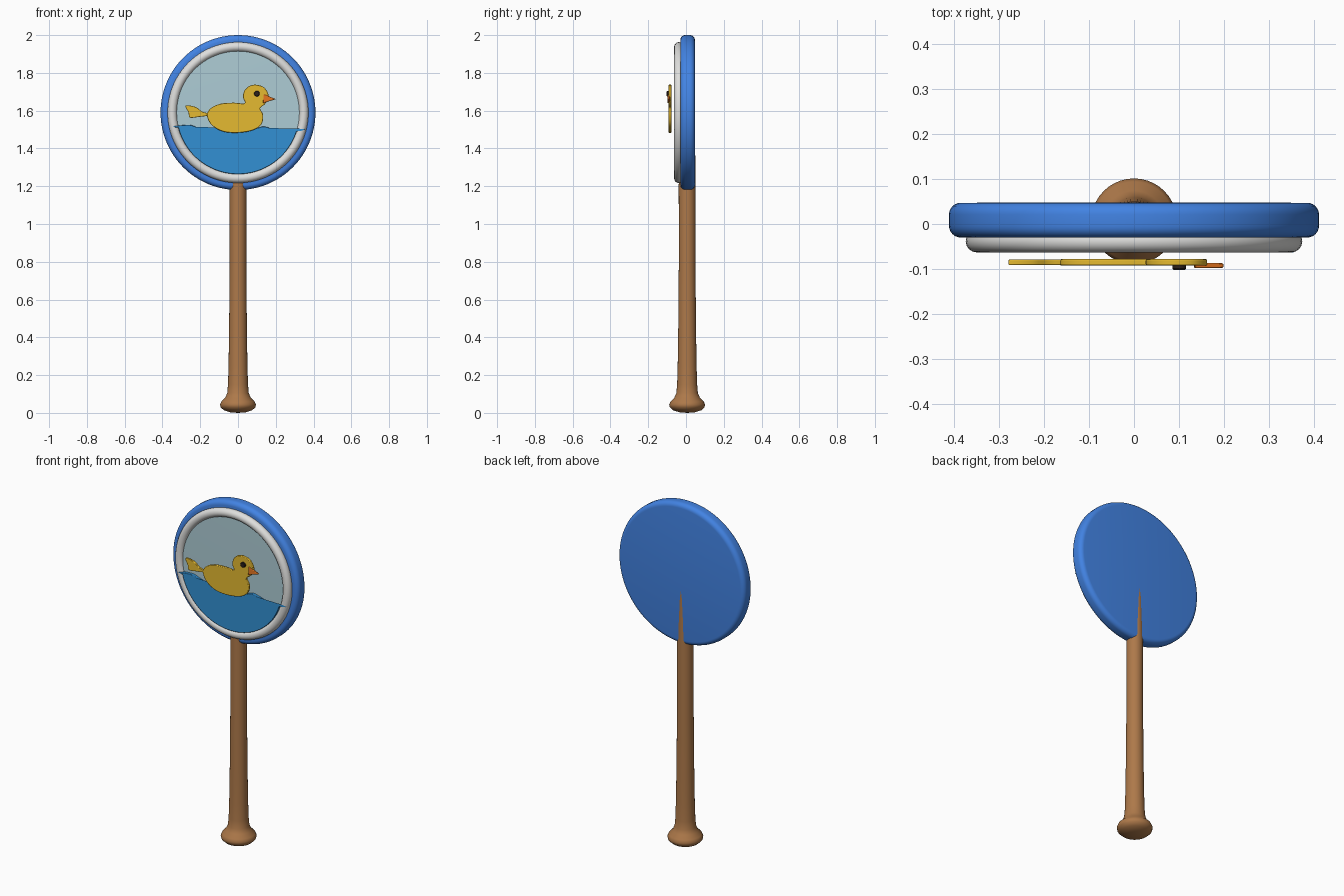
import bpy, bmesh
from math import sin, cos, pi, radians
from mathutils import Matrix, Vector

if "Cube" in bpy.data.objects:
    bpy.data.objects.remove(bpy.data.objects["Cube"])

DISC_Z = 1.59      # height of the round head's centre
AXIS_Y = 0.006     # depth of the handle's axis


def material(name, r, g, b):
    linear = [(c / 255) ** 2.2 for c in (r, g, b)] + [1]
    m = bpy.data.materials.new(name)
    m.use_nodes = True
    m.diffuse_color = linear
    node = next(n for n in m.node_tree.nodes if n.type == 'BSDF_PRINCIPLED')
    node.inputs["Base Color"].default_value = linear
    return m


wood = material("warm wood", 172, 120, 75)
blue = material("rim blue", 68, 130, 226)
white = material("soft white", 222, 222, 220)
sky = material("pale sky", 172, 203, 212)
sea = material("water blue", 54, 143, 210)
yellow = material("duck yellow", 228, 184, 52)
orange = material("beak orange", 235, 120, 38)
dark = material("eye dark", 48, 38, 34)


def finish(bm, name, mat, angle=40):
    bmesh.ops.remove_doubles(bm, verts=bm.verts, dist=1e-5)
    bmesh.ops.recalc_face_normals(bm, faces=bm.faces)
    mesh = bpy.data.meshes.new(name)
    bm.to_mesh(mesh)
    bm.free()
    mesh.materials.append(mat)
    ob = bpy.data.objects.new(name, mesh)
    bpy.context.collection.objects.link(ob)
    bpy.ops.object.select_all(action='DESELECT')
    ob.select_set(True)
    bpy.context.view_layer.objects.active = ob
    bpy.ops.object.shade_smooth_by_angle(angle=radians(angle))
    return ob


def lathe(name, profile, mat, place, steps=64, closed=False):
    """Spin (radius, height) points around z, then place the result."""
    bm = bmesh.new()
    verts = [bm.verts.new((r, 0, h)) for r, h in profile]
    pairs = list(zip(verts, verts[1:]))
    if closed:
        pairs.append((verts[-1], verts[0]))
    edges = [bm.edges.new(p) for p in pairs]
    bmesh.ops.spin(bm, geom=verts + edges, cent=(0, 0, 0), axis=(0, 0, 1),
                   angle=2 * pi, steps=steps, use_merge=True)
    bmesh.ops.transform(bm, matrix=place, verts=bm.verts)
    return finish(bm, name, mat)


def smooth_loop(points, steps=5):
    """Closed rounded outline through the given points."""
    out, n = [], len(points)
    pts = [Vector(p) for p in points]
    for i in range(n):
        a, b, c, d = (pts[(i + k - 1) % n] for k in range(4))
        for s in range(steps):
            t = s / steps
            out.append(b + (c - a) * t / 2 + (a * 2 - b * 5 + c * 4 - d) * t * t / 2
                       + (b * 3 - a - c * 3 + d) * t ** 3 / 2)
    return out


def plate(name, outline, front, back, mat, bevel=0.003):
    """Flat cut-out facing the front, with softened edges."""
    bm = bmesh.new()
    face = bm.faces.new([bm.verts.new((x, front, z)) for x, z in outline])
    grown = bmesh.ops.extrude_face_region(bm, geom=[face], use_keep_orig=True)
    moved = [v for v in grown["geom"] if isinstance(v, bmesh.types.BMVert)]
    bmesh.ops.translate(bm, vec=(0, back - front, 0), verts=moved)
    ob = finish(bm, name, mat)
    if bevel:
        mod = ob.modifiers.new("soft edge", 'BEVEL')
        mod.width = bevel
        mod.segments = 2
        mod.limit_method = 'ANGLE'
        mod.angle_limit = radians(50)
    return ob


def arc(r, h, radius, start, end, steps):
    angles = [start + (end - start) * i / steps for i in range(steps + 1)]
    return [(r + radius * cos(a), h + radius * sin(a)) for a in angles]


# Lathe axis turned so that profile height runs along -y (towards the front)
head = Matrix.Translation((0, 0, DISC_Z)) @ Matrix.Rotation(pi / 2, 4, 'X')

# Handle with flared knob, running up into the back of the disc
lathe("handle", [(0, 0), (0.04, 0.003), (0.075, 0.014), (0.092, 0.03), (0.095, 0.044),
                 (0.088, 0.06), (0.068, 0.08), (0.057, 0.105), (0.053, 0.15),
                 (0.05, 0.25), (0.047, 0.45), (0.044, 0.8), (0.0445, 1.2),
                 (0.041, 1.57), (0, 1.58)],
      wood, Matrix.Translation((0, AXIS_Y, 0)), 40)

# Round cushion-edged disc
edge = 0.026
lathe("disc", [(0, -0.048)] + arc(0.41 - edge, -0.047 + edge, edge, -pi / 2, 0, 6)
      + arc(0.41 - edge, 0.03 - edge, edge, 0, pi / 2, 6) + [(0, 0.03)], blue, head, 96)

# White ring around the picture
lathe("ring", arc(0.348, 0.038, 0.025, 0, 2 * pi, 16)[:-1], white, head, 96, closed=True)

# Sky panel
lathe("sky_panel", [(0, 0.02), (0.34, 0.02), (0.34, 0.046), (0, 0.05)], sky, head)

# Water with a wavy top, rounded below to fit the ring
waves = [(-0.315, 1.51), (-0.26, 1.525), (-0.2, 1.507), (-0.1, 1.484), (0.0, 1.478),
         (0.08, 1.497), (0.13, 1.516), (0.18, 1.505), (0.24, 1.488), (0.317, 1.503)]
wave_top = [p for p in smooth_loop(waves)][:5 * (len(waves) - 1) + 1]
bowl = [(0.326 * cos(a), DISC_Z + 0.326 * sin(a))
        for a in (-0.3 - (pi - 0.6) * i / 40 for i in range(41))]
plate("water", wave_top + bowl, -0.063, -0.03, sea)

# Duck: body and head in one outline, with the tail beside it
body = [(-0.164, 1.575), (-0.145, 1.612), (-0.09, 1.637), (-0.02, 1.642), (0.025, 1.638),
        (0.037, 1.645), (0.026, 1.675), (0.04, 1.715), (0.08, 1.737), (0.13, 1.728),
        (0.158, 1.695), (0.16, 1.66), (0.14, 1.632), (0.117, 1.612), (0.133, 1.577),
        (0.125, 1.53), (0.08, 1.497), (0.0, 1.483), (-0.08, 1.49), (-0.14, 1.525)]
plate("duck_body", smooth_loop(body), -0.092, -0.078, yellow)
tail = [(-0.278, 1.627), (-0.225, 1.62), (-0.19, 1.595), (-0.15, 1.583), (-0.165, 1.573),
        (-0.215, 1.566), (-0.256, 1.563), (-0.262, 1.59)]
plate("duck_tail", smooth_loop(tail, 3), -0.091, -0.079, yellow)

# Beak and eye
plate("beak", [(0.135, 1.688), (0.2, 1.661), (0.133, 1.64)], -0.098, -0.086, orange)
lathe("eye", [(0, 0.085), (0.015, 0.085), (0.015, 0.099), (0.012, 0.102), (0, 0.102)],
      dark, Matrix.Translation((0.1, 0, 0.1)) @ head, 24)
